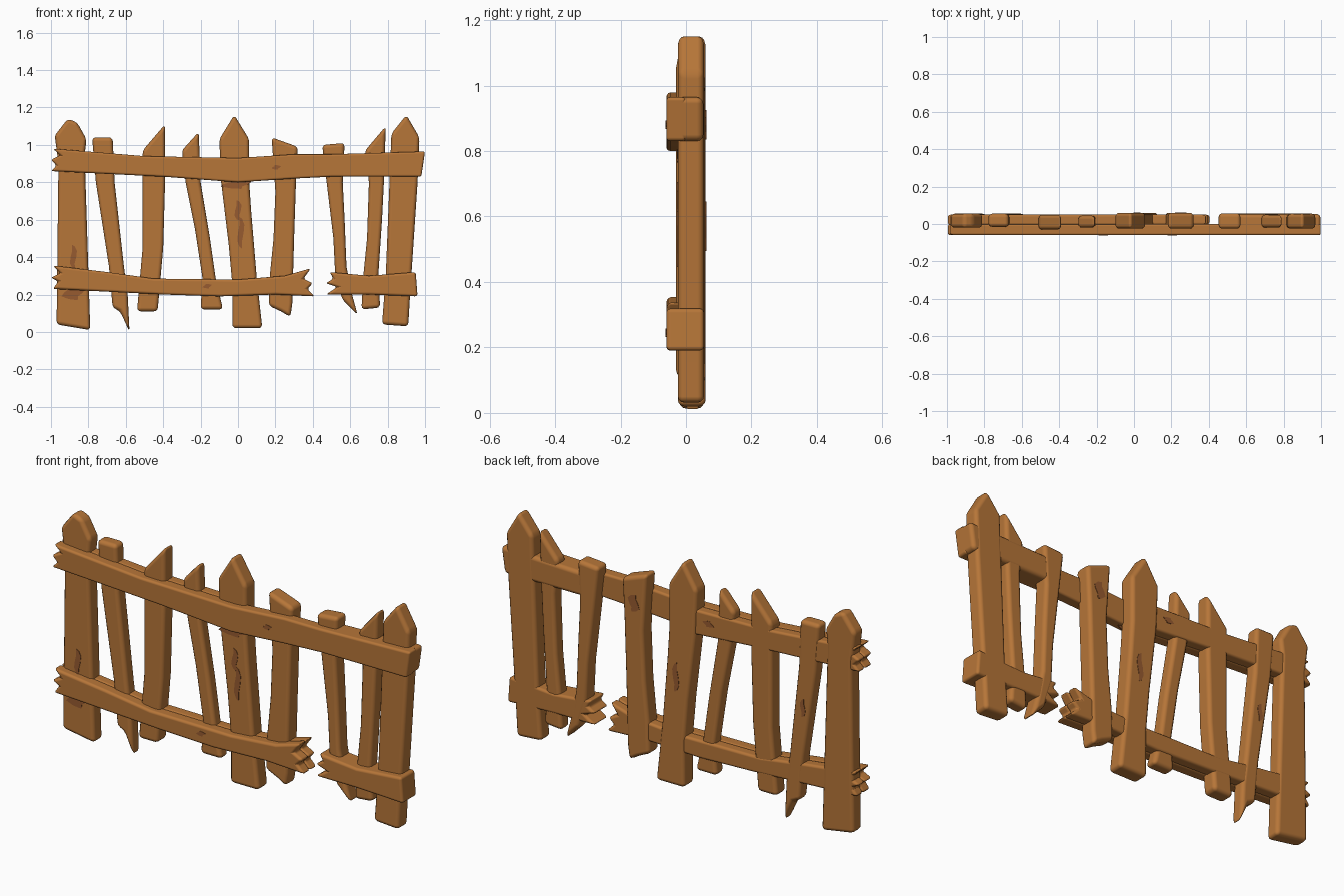
import bpy
import bmesh
import math

cube = bpy.data.objects.get("Cube")
if cube:
    bpy.data.objects.remove(cube, do_unlink=True)


def make_material(name, colour):
    material = bpy.data.materials.new(name)
    material.use_nodes = True
    material.diffuse_color = colour
    material.node_tree.nodes["Principled BSDF"].inputs["Base Color"].default_value = colour
    return material


wood = make_material("warm brown wood", (0.47, 0.18, 0.04, 1))
knot_wood = make_material("dark knot wood", (0.31, 0.105, 0.03, 1))


def extrude_outline(name, outline, front, back, material):
    """Extrude an outline drawn in the x-z plane from front to back along y."""
    bm = bmesh.new()
    face = bm.faces.new([bm.verts.new((x, front, z)) for x, z in outline])
    result = bmesh.ops.extrude_face_region(bm, geom=[face])
    moved = [item for item in result["geom"] if isinstance(item, bmesh.types.BMVert)]
    bmesh.ops.translate(bm, verts=moved, vec=(0, back - front, 0))
    bmesh.ops.recalc_face_normals(bm, faces=bm.faces)
    mesh = bpy.data.meshes.new(name)
    bm.to_mesh(mesh)
    bm.free()
    mesh.materials.append(material)
    obj = bpy.data.objects.new(name, mesh)
    bpy.context.scene.collection.objects.link(obj)
    return obj


def plank(name, outline, front, back, rounding=0.02):
    """A worn board with soft, rounded edges."""
    obj = extrude_outline(name, outline, front, back, wood)
    for polygon in obj.data.polygons:
        polygon.use_smooth = True
    bevel = obj.modifiers.new("rounded edges", "BEVEL")
    bevel.width = rounding
    bevel.segments = 3
    bevel.limit_method = "ANGLE"
    bevel.angle_limit = math.radians(25)
    bevel.harden_normals = True
    return obj


def knot(name, x, z, width, height, surface):
    """A thin, slightly wavy dark patch lying on a board surface."""
    outline = []
    for step in range(12):
        angle = math.tau * step / 12
        wave = 0.2 * width * math.sin(3 * angle)
        outline.append((x + width / 2 * math.cos(angle) + wave,
                        z + height / 2 * math.sin(angle)))
    extrude_outline(name, outline, surface - 0.002, surface + 0.002, knot_wood)


# Upright boards, listed from the right end to the left end
plank("right_end_post", [
    (-.97, .04), (-.79, .01), (-.82, .95), (-.81, 1.03), (-.86, 1.12),
    (-.91, 1.14), (-.98, 1.05), (-.96, .9)], -.02, .055)
plank("leaning_splintered_picket", [
    (-.78, 1.04), (-.67, 1.04), (-.66, .8), (-.61, .35), (-.59, .2),
    (-.58, .0), (-.63, .11), (-.67, .13), (-.69, .35), (-.76, .8)], -.015, .055)
plank("slanted_top_picket", [
    (-.54, .11), (-.43, .11), (-.4, .45), (-.39, .8), (-.39, 1.11),
    (-.51, .97), (-.51, .8), (-.51, .45)], -.03, .05)
plank("thin_bent_picket", [
    (-.3, .97), (-.21, 1.07), (-.2, .8), (-.15, .5), (-.12, .29),
    (-.08, .12), (-.2, .12), (-.19, .29), (-.23, .55), (-.28, .8)], -.02, .045)
plank("centre_post", [
    (-.03, .02), (.13, .02), (.1, .29), (.07, .65), (.06, .8), (.06, 1.03),
    (-.02, 1.16), (-.1, 1.03), (-.09, .8), (-.05, .47), (-.03, .25)], -.025, .06)
plank("broken_wide_picket", [
    (.18, 1.04), (.32, .99), (.31, .8), (.3, .5), (.29, .15), (.28, .08),
    (.23, .11), (.165, .14), (.17, .3), (.19, .5), (.2, .75)], -.025, .06)
plank("splintered_picket", [
    (.45, 1.0), (.57, 1.01), (.56, .8), (.57, .6), (.58, .35), (.61, .2),
    (.64, .09), (.56, .17), (.52, .3), (.51, .5), (.48, .75)], -.025, .057)
plank("thin_pointed_picket", [
    (.66, .12), (.76, .13), (.75, .3), (.77, .6), (.78, .8), (.79, 1.1),
    (.68, .97), (.7, .8), (.69, .5), (.67, .3)], -.02, .05)
plank("left_end_post", [
    (.77, .04), (.91, .03), (.92, .2), (.96, .8), (.97, 1.04), (.9, 1.16),
    (.82, 1.06), (.81, .8), (.79, .3)], -.025, .055)

# Long upper rail in front, with two backing pieces that leave a gap
upper = [
    (-.99, .98), (-.5, .94), (0, .93), (.3, .95), (.5, .95), (1, .965),
    (.98, .83), (.5, .83), (.3, .82), (0, .8), (-.4, .83), (-1, .86),
    (-.97, .89), (-1, .92), (-.95, .945)]
plank("upper_rail_front", upper, -.06, 0)
plank("upper_rail_back_right", [p for p in upper if p[0] <= 0], -.005, .05)
plank("upper_rail_back_left", [p for p in upper if p[0] >= .5], -.045, .053)

# Broken lower rail in two lengths
lower = [
    (-.99, .355), (-.7, .32), (-.45, .285), (0, .28), (.25, .3), (.39, .34),
    (.35, .285), (.4, .26), (.37, .23), (.41, .19), (.2, .2), (-.1, .19),
    (-.4, .2), (-.99, .23), (-.96, .27), (-1, .29), (-.95, .315)]
plank("lower_rail_front", lower, -.06, 0)
plank("lower_rail_back", lower, -.005, .052)
plank("lower_rail_short", [
    (.49, .32), (.7, .3), (.95, .32), (.96, .19), (.7, .2), (.47, .2),
    (.53, .24), (.47, .26), (.51, .285)], -.06, .055)

# Dark knots and worn grain
knot("centre_front_grain_top", 0, .65, .03, .11, -.025)
knot("centre_front_grain_low", .015, .53, .03, .17, -.025)
knot("centre_front_wear", -.01, .79, .13, .05, -.025)
knot("end_post_grain", -.88, .4, .03, .13, -.02)
knot("end_post_wear", -.88, .21, .1, .08, -.02)
knot("upper_rail_knot", .205, .88, .04, .025, -.06)
knot("lower_rail_knot", -.165, .245, .04, .025, -.06)
knot("centre_back_grain", .015, .57, .03, .15, .06)
knot("wide_picket_back_knot", .25, .88, .05, .09, .06)
knot("upper_rail_back_knot", -.16, .88, .05, .03, .05)
knot("leaning_picket_back_grain", -.69, .6, .025, .09, .055)
